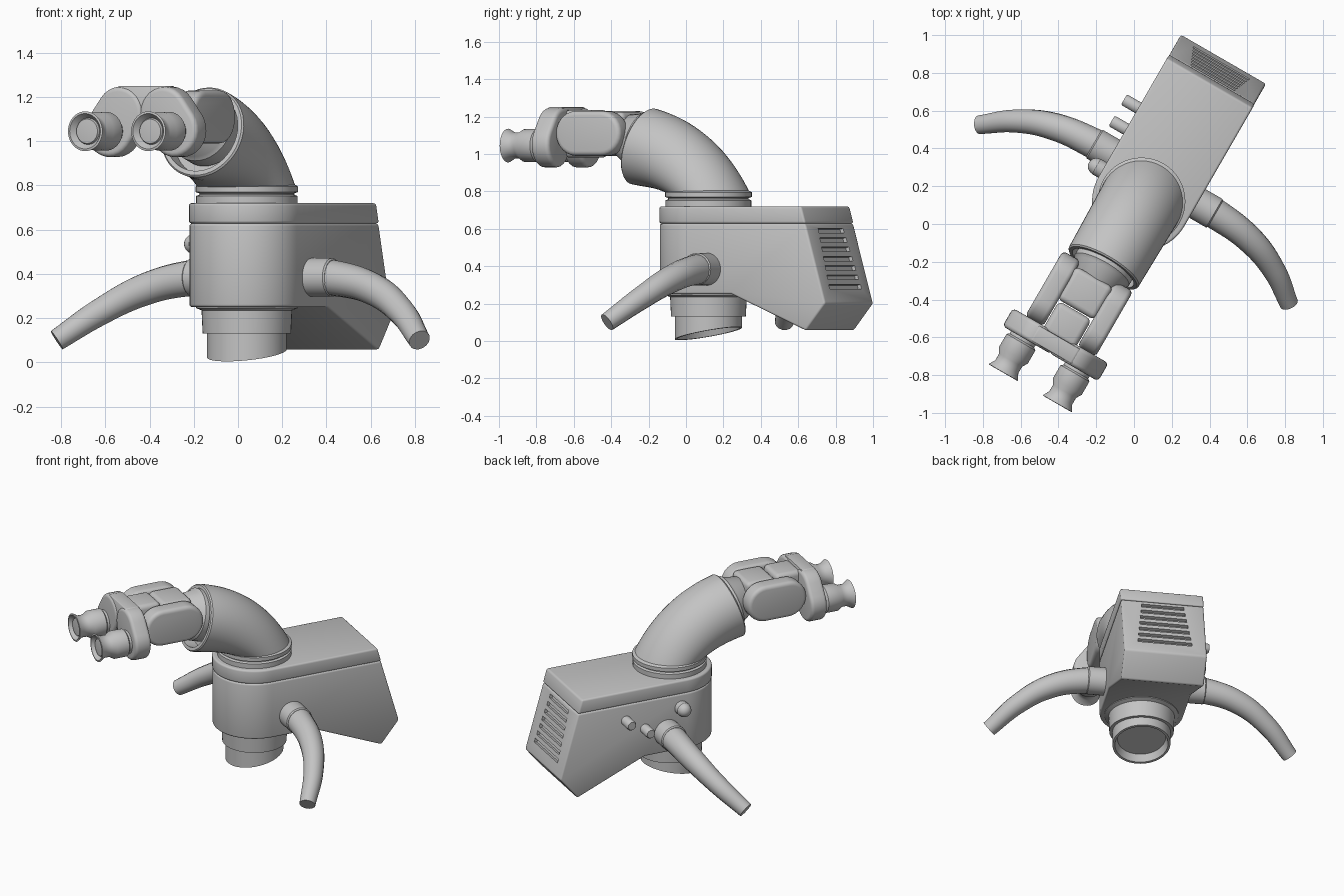
import bpy, bmesh, math
from mathutils import Matrix, Vector

cube = bpy.data.objects.get("Cube")
if cube:
    bpy.data.objects.remove(cube, do_unlink=True)

# The whole head is modelled facing -y, then swung about the lens axis
SWING = Matrix.Translation((0.04, 0.12, 0)) @ Matrix.Rotation(math.radians(-30), 4, 'Z')
BINO = -0.015   # sideways offset of the binocular

grey = bpy.data.materials.new("warm_grey_enamel")
grey.use_nodes = True
grey.diffuse_color = (0.55, 0.55, 0.55, 1)
grey.node_tree.nodes["Principled BSDF"].inputs["Base Color"].default_value = (0.55, 0.55, 0.55, 1)


def add(name, data):
    ob = bpy.data.objects.new(name, data)
    bpy.context.collection.objects.link(ob)
    ob.matrix_world = SWING
    return ob


def loft(name, rings):
    """Skin a list of equal rings and cap both ends."""
    bm = bmesh.new()
    rows = [[bm.verts.new(p) for p in ring] for ring in rings]
    n = len(rows[0])
    for a, b in zip(rows, rows[1:]):
        for i in range(n):
            j = (i + 1) % n
            bm.faces.new((a[i], a[j], b[j], b[i]))
    bm.faces.new(rows[0])
    bm.faces.new(rows[-1])
    bmesh.ops.remove_doubles(bm, verts=bm.verts, dist=1e-5)
    bmesh.ops.recalc_face_normals(bm, faces=bm.faces)
    me = bpy.data.meshes.new(name)
    bm.to_mesh(me)
    bm.free()
    return add(name, me)


def prism(name, outline, axis, lo, hi):
    """Extrude a 2D outline along the x, y or z axis."""
    place = {'x': lambda p, h: (h, p[0], p[1]),
             'y': lambda p, h: (p[0], h, p[1]),
             'z': lambda p, h: (p[0], p[1], h)}[axis]
    return loft(name, [[place(p, h) for p in outline] for h in (lo, hi)])


def circle(r, n=48):
    return [(r * math.cos(math.tau * i / n), r * math.sin(math.tau * i / n)) for i in range(n)]


def lathe(name, profile, origin=(0, 0, 0), axis=(0, 0, 1), n=48):
    """Turn (radius, height) points about an axis."""
    turn = Matrix.Translation(origin) @ Vector(axis).to_track_quat('Z', 'Y').to_matrix().to_4x4()
    return loft(name, [[turn @ Vector((x, y, h)) for x, y in circle(max(r, 1e-7), n)]
                       for r, h in profile])


def capsule(p, q, r, n=14):
    """Outline of a rounded bar from p to q."""
    a = math.atan2(q[1] - p[1], q[0] - p[0])
    pts = []
    for c, start in ((q, a - math.pi / 2), (p, a + math.pi / 2)):
        for i in range(n + 1):
            t = start + math.pi * i / n
            pts.append((c[0] + r * math.cos(t), c[1] + r * math.sin(t)))
    return pts


def bevel(ob, width, segments=3):
    m = ob.modifiers.new("Bevel", 'BEVEL')
    m.width, m.segments = width, segments
    m.limit_method, m.angle_limit = 'ANGLE', math.radians(30)


def boolean(ob, other, op):
    m = ob.modifiers.new("Boolean", 'BOOLEAN')
    m.object, m.operation, m.solver = other, op, 'EXACT'
    other.hide_render = True


def finish(ob):
    """Bake modifiers, then smooth with sharp edges kept."""
    bpy.context.view_layer.update()
    deps = bpy.context.evaluated_depsgraph_get()
    me = bpy.data.meshes.new_from_object(ob.evaluated_get(deps))
    name = ob.name
    bpy.data.objects.remove(ob, do_unlink=True)
    me.materials.clear()
    me.materials.append(grey)
    me.shade_smooth()
    me.set_sharp_from_angle(angle=math.radians(38))
    return add(name, me)


# Housing: side profile intersected with a round-nosed plan
SEAM, TOP = 0.628, 0.72
slope = 0.15 / 0.52
back = lambda z: 0.72 + (TOP - z) * slope


def housing(name, profile, r, round_edge, cutter=None):
    ob = prism(name, profile, 'x', -0.4, 0.4)
    arc = [(r * math.cos(t), r * math.sin(t)) for t in
           (math.pi + math.pi * i / 32 for i in range(33))]
    plan = prism("plan_cutter", arc + [(r, 1.2), (-r, 1.2)], 'z', -0.1, 1)
    boolean(ob, plan, 'INTERSECT')
    bevel(ob, round_edge)
    if cutter:
        boolean(ob, cutter, 'DIFFERENCE')
    ob = finish(ob)
    bpy.data.objects.remove(plan, do_unlink=True)
    return ob


# Ventilation slots across the sloped back
bm = bmesh.new()
for i in range(7):
    z = 0.29 + 0.05 * i
    mat = (Matrix.Translation((0, back(z), z)) @ Matrix.Rotation(math.atan(slope), 4, 'X')
           @ Matrix.Diagonal((0.34 - 0.012 * i, 0.04, 0.026, 1)))
    bmesh.ops.create_cube(bm, size=1, matrix=mat)
slot_mesh = bpy.data.meshes.new("slot_cutter")
bm.to_mesh(slot_mesh)
bm.free()
slots = add("slot_cutter", slot_mesh)

housing("housing_body", [(-0.4, 0.25), (0.29, 0.25), (0.75, 0.055), (0.87, 0.2),
                         (back(SEAM), SEAM), (-0.4, SEAM)], 0.26, 0.012, slots)
bpy.data.objects.remove(slots, do_unlink=True)
housing("housing_lid", [(-0.4, SEAM), (back(SEAM) + 0.002, SEAM), (0.722, TOP), (-0.4, TOP)],
        0.262, 0.012)

# Objective lens below, with a slanted hollow rim
finish(lathe("lens_collar", [(0.23, 0.28), (0.23, 0.245), (0.205, 0.235), (0.2, 0.13), (0.17, 0.13)]))
barrel = lathe("lens_barrel", [(0, 0.085), (0.15, 0.085), (0.165, 0.04), (0.18, 0.04), (0.18, 0.16), (0, 0.16)])
for v in barrel.data.vertices:
    if v.co.z < 0.1:
        v.co.z += 0.2 * v.co.y
finish(barrel)

# Swivel rings on top
finish(lathe("swivel_rings", [(0.23, 0.7), (0.23, 0.752), (0.215, 0.758), (0.215, 0.764),
                              (0.232, 0.77), (0.232, 0.795), (0.215, 0.805)]))

# Bent tube: tilting rings swept forward and up, ending in a recess
def tube_ring(centre, tilt, r):
    c, s = math.cos(tilt), math.sin(tilt)
    return [(x, centre[0] + y * s, centre[1] + y * c) for x, y in circle(r)]


END, END_TILT = Vector((-0.40, 1.04)), math.radians(17)
START, CONTROL = Vector((0, 0.79)), Vector((-0.165, 0.985))
rings = []
for i in range(19):
    t = i / 18
    centre = START * (1 - t) ** 2 + CONTROL * 2 * t * (1 - t) + END * t * t
    rings.append(tube_ring(centre, math.radians(90 - 73 * t), 0.222 - 0.01 * t))
facing = Vector((-math.cos(END_TILT), math.sin(END_TILT)))
for r, depth in ((0.205, -0.008), (0.185, -0.008), (0.18, 0.07)):
    rings.append(tube_ring(END - facing * depth, END_TILT, r))
finish(loft("bent_tube", rings))

# Neck and centre blocks of the binocular
finish(lathe("binocular_neck", [(0.165, 0), (0.165, 0.085), (0.15, 0.1), (0.115, 0.19), (0.1, 0.2)],
             (0, -0.34, 1.045), (0, -1, 0.3)))
for name, y, half, deep, z0, z1 in (("rear_block", -0.57, 0.115, 0.1, 1.0, 1.225),
                                    ("front_block", -0.765, 0.1, 0.09, 0.98, 1.235)):
    plan = [(BINO - half, y - deep), (BINO + half, y - deep), (BINO + half, y + deep), (BINO - half, y + deep)]
    block = prism(name, plan, 'z', z0, z1)
    bevel(block, 0.03, 4)
    finish(block)
bridge = prism("bridge_plate", [(BINO + x, z) for x, z in
               ((-0.2, 1.17), (-0.12, 1.25), (0.12, 1.25), (0.2, 1.17), (0.1, 1.06), (-0.1, 1.06))],
               'y', -0.93, -0.84)
bevel(bridge, 0.006, 2)
finish(bridge)

for side, label in ((-1, "right"), (1, "left")):
    # Prism cases, eyepiece arms and eyepieces
    x = BINO + side * 0.16
    case = prism(label + "_prism_case", capsule((-0.715, 1.11), (-0.555, 1.11), 0.12), 'x', x - 0.055, x + 0.055)
    bevel(case, 0.025, 4)
    finish(case)
    arm = prism(label + "_eyepiece_arm",
                capsule((BINO + side * 0.17, 1.05), (BINO + side * 0.115, 1.125), 0.122), 'y', -0.94, -0.83)
    bevel(arm, 0.022, 4)
    finish(arm)
    finish(lathe(label + "_eyepiece",
                 [(0.075, 0.9), (0.075, 0.955), (0.088, 0.965), (0.088, 1.045), (0.07, 1.075),
                  (0.07, 1.115), (0.09, 1.15), (0.08, 1.152), (0.06, 1.125), (0.055, 1.135), (0, 1.14)],
                 (BINO + side * 0.165, 0, 1.045), (0, -1, 0)))

    # Curved tapering handles with a sleeve at the root
    curve = bpy.data.curves.new(label + "_handle", 'CURVE')
    curve.dimensions = '3D'
    curve.bevel_depth, curve.bevel_resolution = 1, 6
    curve.use_fill_caps = True
    path = ((0.24, 0.138, 0.385, 0.083), (0.38, 0.138, 0.38, 0.081), (0.596, 0.112, 0.33, 0.073),
            (0.784, 0.038, 0.23, 0.062), (0.947, -0.079, 0.1, 0.05))
    spline = curve.splines.new('BEZIER')
    spline.bezier_points.add(len(path) - 1)
    for point, (px, py, pz, pr) in zip(spline.bezier_points, path):
        point.co = (side * px, py, pz)
        point.radius = pr
        point.handle_left_type = point.handle_right_type = 'AUTO'
    finish(add(label + "_handle", curve))
    finish(lathe(label + "_handle_sleeve", [(0.087, 0.24), (0.087, 0.365), (0.08, 0.372)],
                 (0, 0.138, 0.384), (side, 0, 0)))

# Control knobs on one flank
for name, y, z in (("rear_peg", 0.42, 0.52), ("lower_peg", 0.29, 0.44)):
    finish(lathe(name, [(0.032, 0.24), (0.032, 0.342), (0.026, 0.35)], (0, y, z), (-1, 0, 0), 24))
finish(lathe("dome_knob", [(0.046, 0.24), (0.046, 0.3)] +
             [(0.044 * math.cos(a), 0.302 + 0.042 * math.sin(a)) for a in
              (math.pi / 2 * i / 6 for i in range(7))], (0, 0.04, 0.535), (-1, 0, 0), 32))
